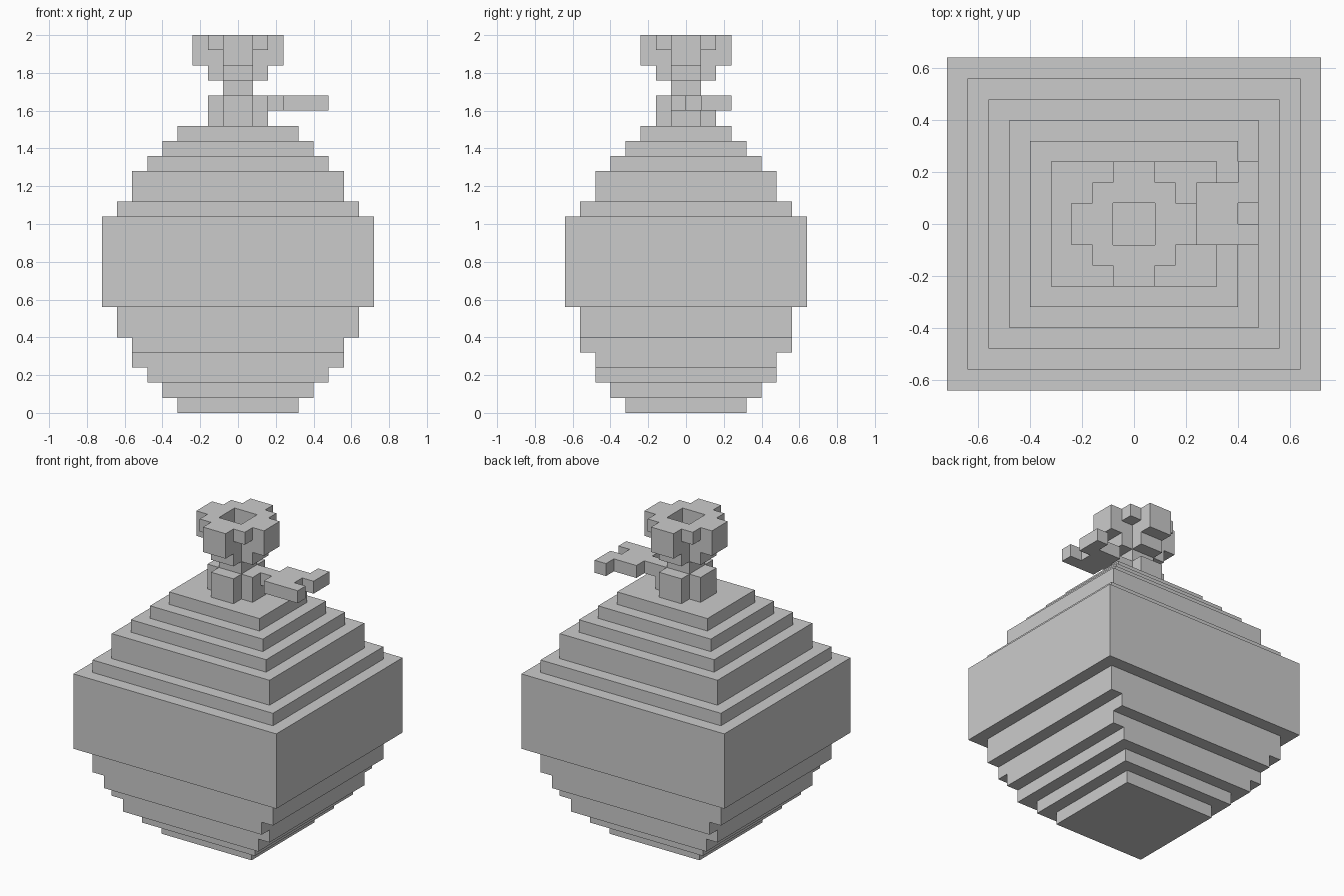
import bpy
import bmesh
import math
from mathutils import Vector

U = 0.08  # edge length of one block

cube = bpy.data.objects.get("Cube")
if cube:
    bpy.data.objects.remove(cube, do_unlink=True)

grey = bpy.data.materials.new("plain grey")
grey.use_nodes = True
grey.diffuse_color = (0.6, 0.6, 0.6, 1)
grey.node_tree.nodes["Principled BSDF"].inputs["Base Color"].default_value = (0.6, 0.6, 0.6, 1)


def box(x0, x1, y0, y1, z0, z1):
    """Block cells filling a box given in whole blocks."""
    return {(x, y, z) for x in range(x0, x1) for y in range(y0, y1) for z in range(z0, z1)}


def slab(hx, hy, z0, z1):
    """Centred box with half widths hx and hy."""
    return box(-hx, hx, -hy, hy, z0, z1)


def cross(reach, z0, z1):
    """Plus-shaped layer, two blocks wide."""
    return slab(reach, 1, z0, z1) | slab(1, reach, z0, z1)


# Stepped body: half width, half depth, height of each tier
body = set()
z = 0
for hx, hy, height in [(4, 4, 1), (5, 5, 1), (6, 6, 1), (7, 6, 1), (7, 7, 1), (8, 7, 2),
                       (9, 8, 6), (8, 7, 1), (7, 6, 2), (6, 5, 1), (5, 4, 1), (4, 3, 1)]:
    body |= slab(hx, hy, z, z + height)
    z += height

# Collar and narrow neck
neck = cross(2, 19, 21) | slab(1, 1, 21, 22)

# Flared mouth with a square opening
mouth = cross(2, 22, 23) | cross(3, 23, 25) | slab(2, 2, 24, 25)
mouth -= slab(1, 1, 23, 25)

# Side tag: link, plate, prong and notch
tag = box(2, 3, 0, 1, 20, 21) | box(3, 6, -1, 2, 20, 21) | box(5, 6, 2, 3, 20, 21)
tag -= box(5, 6, 0, 1, 20, 21)

parts = {"body": body, "neck": neck, "mouth": mouth, "side_tag": tag}
solid = set().union(*parts.values())


def build(name, cells):
    """Skin the outer sides of the cells and merge flat areas."""
    bm = bmesh.new()
    for cell in sorted(cells):
        centre = Vector(cell) + Vector((0.5, 0.5, 0.5))
        for axis in range(3):
            for sign in (-1, 1):
                n = Vector((0, 0, 0))
                n[axis] = sign
                if tuple(int(c + d) for c, d in zip(cell, n)) in solid:
                    continue
                a = Vector((0, 0, 0))
                a[(axis + 1) % 3] = 0.5
                b = n.cross(a)
                ring = [a + b, b - a, -a - b, a - b]
                bm.faces.new([bm.verts.new((centre + n / 2 + r) * U) for r in ring])
    bmesh.ops.remove_doubles(bm, verts=bm.verts, dist=U / 100)
    bmesh.ops.dissolve_limit(bm, angle_limit=math.radians(1), verts=bm.verts, edges=bm.edges)
    mesh = bpy.data.meshes.new(name)
    bm.to_mesh(mesh)
    bm.free()
    mesh.materials.append(grey)
    obj = bpy.data.objects.new(name, mesh)
    bpy.context.collection.objects.link(obj)


for name, cells in parts.items():
    build(name, cells)
